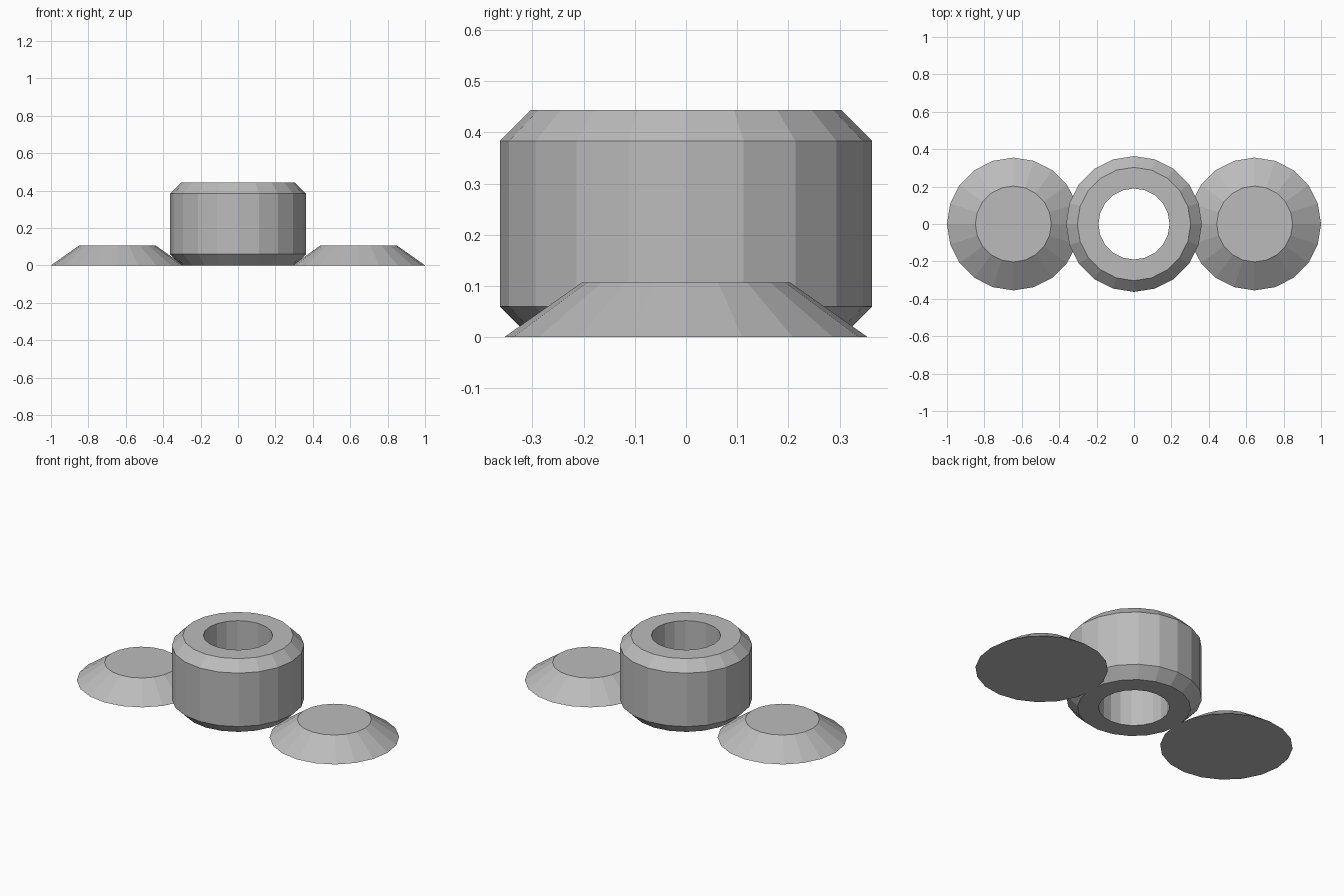
import bpy, bmesh
from math import cos, sin, tau

cube = bpy.data.objects.get("Cube")
if cube:
    bpy.data.objects.remove(cube, do_unlink=True)

SIDES = 20

grey = bpy.data.materials.new("plain grey")
grey.use_nodes = True
colour = (0.5, 0.5, 0.5, 1)
grey.diffuse_color = colour
grey.node_tree.nodes["Principled BSDF"].inputs["Base Color"].default_value = colour


def lathe(name, profile, x=0, closed=False):
    """Spin (radius, height) points about z; closed profiles make a ring, open ones get caps."""
    bm = bmesh.new()
    loops = [[bm.verts.new((r * cos(tau * i / SIDES), r * sin(tau * i / SIDES), z))
              for i in range(SIDES)] for r, z in profile]
    pairs = list(zip(loops, loops[1:]))
    if closed:
        pairs.append((loops[-1], loops[0]))
    else:
        bm.faces.new(loops[0])
        bm.faces.new(loops[-1])
    for a, b in pairs:
        for i in range(SIDES):
            j = (i + 1) % SIDES
            bm.faces.new((a[i], a[j], b[j], b[i]))
    bmesh.ops.recalc_face_normals(bm, faces=bm.faces)
    mesh = bpy.data.meshes.new(name)
    bm.to_mesh(mesh)
    bm.free()
    mesh.materials.append(grey)
    obj = bpy.data.objects.new(name, mesh)
    obj.location.x = x
    bpy.context.collection.objects.link(obj)
    return obj


# Chamfered collar with a straight bore
R, BORE, H, C = 0.363, 0.19, 0.443, 0.06
lathe("collar", [(BORE, 0), (R - C, 0), (R, C), (R, H - C), (R - C, H), (BORE, H)], closed=True)

# Low tapered discs on either side
for side, x in (("left", 0.645), ("right", -0.645)):
    lathe(side + "_disc", [(0.355, 0), (0.203, 0.107)], x)
